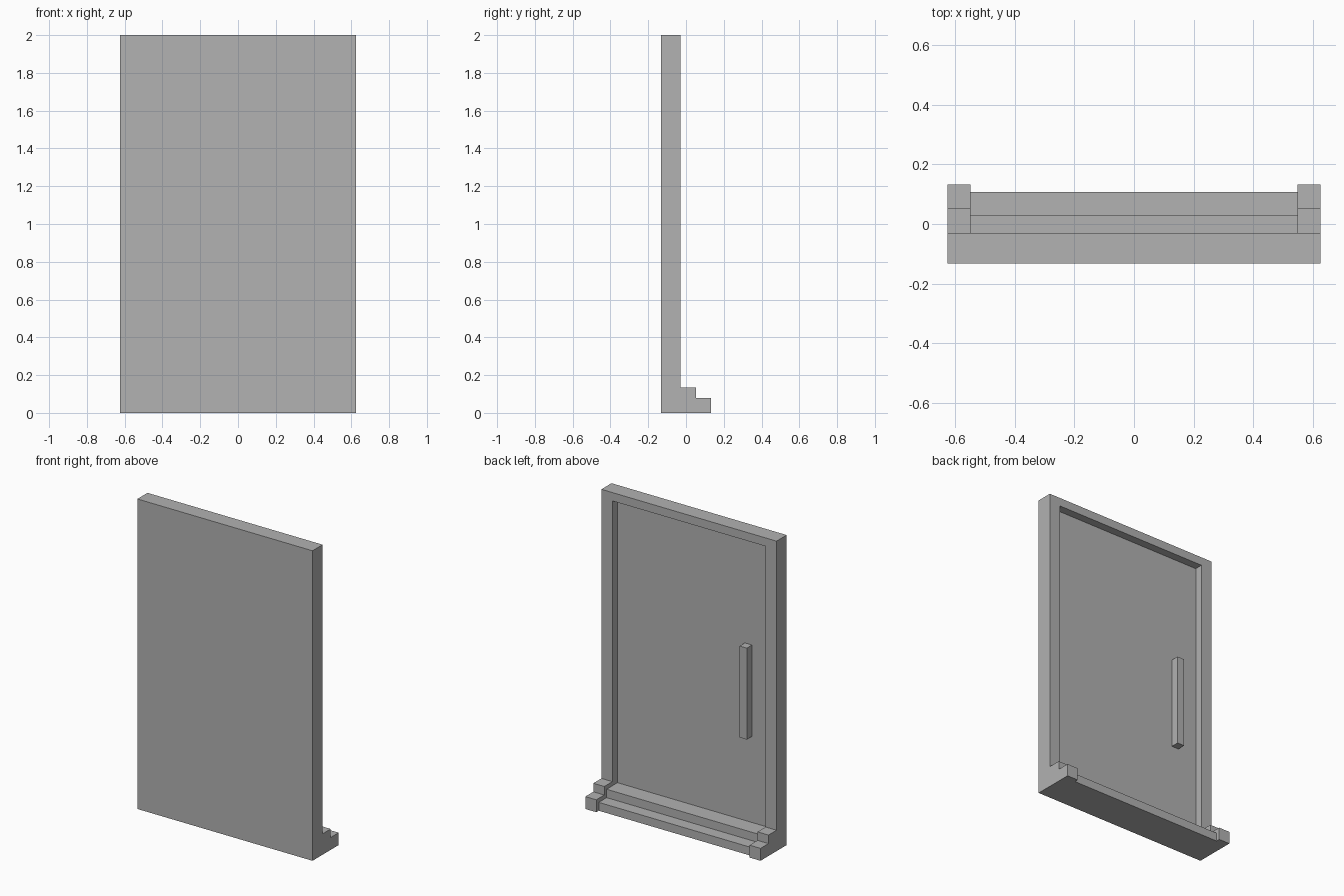
import bpy
import bmesh

cube = bpy.data.objects.get("Cube")
if cube:
    bpy.data.objects.remove(cube, do_unlink=True)

grey = bpy.data.materials.new("plain grey")
grey.use_nodes = True
colour = (0.445, 0.445, 0.445, 1)
grey.diffuse_color = colour
for node in grey.node_tree.nodes:
    if node.type == 'BSDF_PRINCIPLED':
        node.inputs["Base Color"].default_value = colour


def extrude_profile(name, profile, x0, x1):
    """Extrude a (y, z) outline along x from x0 to x1."""
    bm = bmesh.new()
    face = bm.faces.new([bm.verts.new((x0, y, z)) for y, z in profile])
    new = bmesh.ops.extrude_face_region(bm, geom=[face])["geom"]
    moved = [g for g in new if isinstance(g, bmesh.types.BMVert)]
    bmesh.ops.translate(bm, verts=moved, vec=(x1 - x0, 0, 0))
    bmesh.ops.recalc_face_normals(bm, faces=bm.faces)
    mesh = bpy.data.meshes.new(name)
    bm.to_mesh(mesh)
    bm.free()
    mesh.materials.append(grey)
    obj = bpy.data.objects.new(name, mesh)
    bpy.context.collection.objects.link(obj)
    return obj


FRONT, BACK, PANEL = -0.133, -0.03, -0.083
HALF, INNER = 0.625, 0.547

# Door frame: tall slab with a stepped foot
frame = extrude_profile("door_frame", [
    (FRONT, 0), (0.133, 0), (0.133, 0.08), (0.052, 0.08),
    (0.052, 0.135), (BACK, 0.135), (BACK, 2), (FRONT, 2)], -HALF, HALF)

# Recess that leaves the door panel and two lower steps between the end blocks
cutter = extrude_profile("recess_cutter", [
    (PANEL, 0.108), (0.028, 0.108), (0.028, 0.054), (0.108, 0.054),
    (0.108, -0.1), (0.3, -0.1), (0.3, 1.946), (PANEL, 1.946)], -INNER, INNER)
cutter.hide_render = True
cut = frame.modifiers.new("recess", 'BOOLEAN')
cut.operation = 'DIFFERENCE'
cut.solver = 'EXACT'
cut.object = cutter
bpy.context.view_layer.objects.active = frame
bpy.ops.object.modifier_apply(modifier=cut.name)
bpy.data.objects.remove(cutter, do_unlink=True)

# Upright bar handle on the panel
extrude_profile("door_handle", [
    (PANEL, 0.663), (BACK, 0.663), (BACK, 1.253), (PANEL, 1.253)], -0.413, -0.362)
